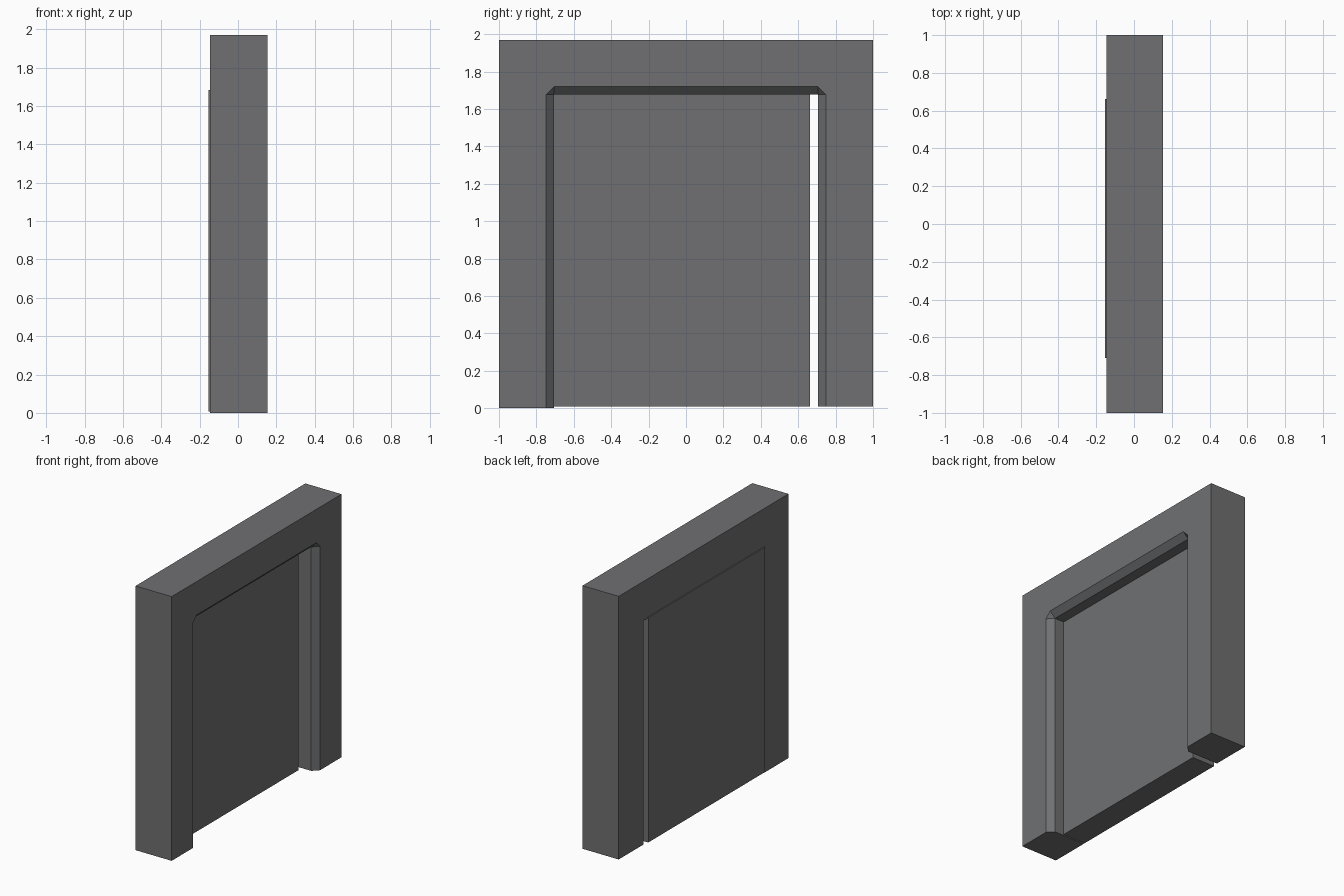
import bpy

if "Cube" in bpy.data.objects:
    bpy.data.objects.remove(bpy.data.objects["Cube"])

# Single painted grey
grey = bpy.data.materials.new("slate grey")
grey.diffuse_color = (0.16, 0.163, 0.168, 1)
grey.use_nodes = True
grey.node_tree.nodes["Principled BSDF"].inputs["Base Color"].default_value = grey.diffuse_color


def make(name, verts, faces):
    mesh = bpy.data.meshes.new(name)
    mesh.from_pydata(verts, [], faces)
    mesh.update()
    mesh.materials.append(grey)
    obj = bpy.data.objects.new(name, mesh)
    bpy.context.collection.objects.link(obj)
    return obj


XB, XF, CH = -0.145, 0.153, 0.043      # frame back, frame front, chamfer size
W, H, TOP = 0.705, 1.677, 1.97         # opening half width, height, frame height
L, R = 0.0, 0.008                      # bottoms of the two legs

# Door frame: U outlines at several depths, listed from -y leg over to +y leg
outer = [(-1, L), (-1, TOP), (1, TOP), (1, R)]
inner = [(-W, L), (-W, H), (W, H), (W, R)]
lip = [(-W - CH, L), (-W - CH, H), (-W, H + CH),
       (W, H + CH), (W + CH, H), (W + CH, R)]
verts = []
for x, path in ((XB, outer), (XF, outer), (XB, inner), (XF - CH, inner), (XF, lip)):
    verts += [(x, y, z) for y, z in path]
ob, of, ib, im, lp = 0, 4, 8, 12, 16
faces = []
for i in range(3):
    faces.append((ob + i, ob + i + 1, of + i + 1, of + i))      # outside
    faces.append((ib + i, im + i, im + i + 1, ib + i + 1))      # jambs
    faces.append((ob + i, ib + i, ib + i + 1, ob + i + 1))      # back face
# chamfer strips with clipped corners
faces += [(im, lp, lp + 1, im + 1), (im + 1, lp + 1, lp + 2),
          (im + 1, lp + 2, lp + 3, im + 2), (im + 2, lp + 3, lp + 4),
          (im + 2, lp + 4, lp + 5, im + 3)]
# front face
faces += [(of, of + 1, lp + 1, lp), (of + 1, lp + 2, lp + 1),
          (of + 1, of + 2, lp + 3, lp + 2), (of + 2, lp + 4, lp + 3),
          (of + 2, of + 3, lp + 5, lp + 4)]
# undersides of the legs
faces += [(ob, of, lp, im, ib), (ob + 3, ib + 3, im + 3, lp + 5, of + 3)]
frame = make("door_frame", verts, faces)

# Make all normals point outward
import bmesh
bm = bmesh.new()
bm.from_mesh(frame.data)
bmesh.ops.recalc_face_normals(bm, faces=bm.faces)
bm.to_mesh(frame.data)
bm.free()

# Door panel, set back from the front and leaving a gap on the +y side
box = [(x, y, z) for x in (-0.153, 0.033) for y in (-0.71, 0.663) for z in (0.008, 1.685)]
make("door_panel", box, [(0, 1, 3, 2), (4, 6, 7, 5), (0, 4, 5, 1),
                         (2, 3, 7, 6), (0, 2, 6, 4), (1, 5, 7, 3)])
